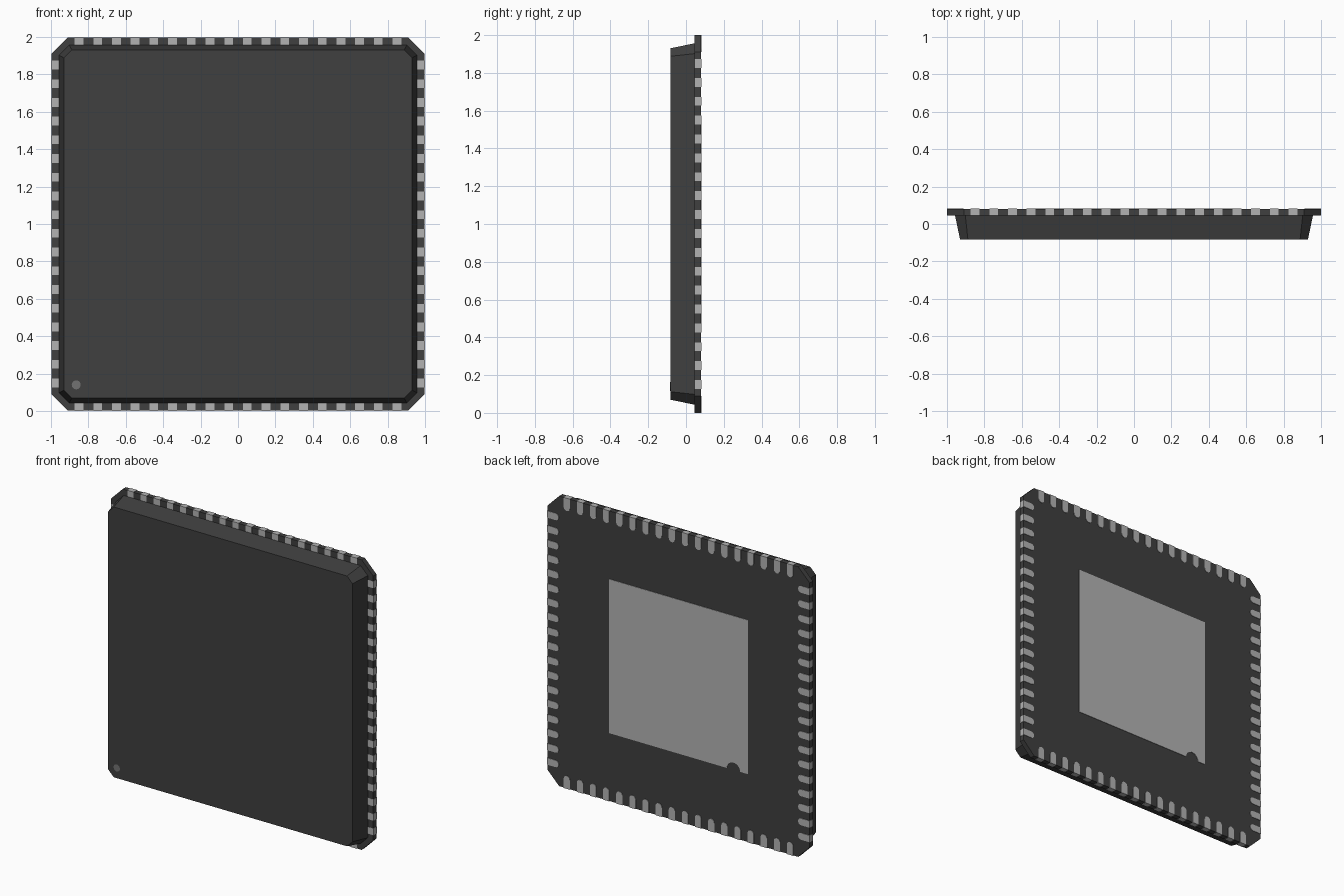
import bpy, bmesh, math
from mathutils import Matrix, Vector

if "Cube" in bpy.data.objects:
    bpy.data.objects.remove(bpy.data.objects["Cube"])


def material(name, v):
    m = bpy.data.materials.new(name)
    m.diffuse_color = (v, v, v, 1)
    m.use_nodes = True
    m.node_tree.nodes["Principled BSDF"].inputs["Base Color"].default_value = m.diffuse_color
    return m


DARK = material("dark_plastic", 0.05)
METAL = material("metal", 0.45)
MARK = material("mark_grey", 0.17)


def loft(bm, a, ya, b, yb, rot=0.0):
    """Solid between outline a at depth ya and outline b at depth yb, outlines centred on z = 1."""
    m = Matrix.Translation((0, 0, 1)) @ Matrix.Rotation(rot, 4, 'Y')
    va = [bm.verts.new(m @ Vector((x, ya, z))) for x, z in a]
    vb = [bm.verts.new(m @ Vector((x, yb, z))) for x, z in b]
    bm.faces.new(va)
    bm.faces.new(vb[::-1])
    n = len(a)
    for i in range(n):
        j = (i + 1) % n
        bm.faces.new((va[i], vb[i], vb[j], va[j]))


def finish(name, bm, mat):
    bmesh.ops.recalc_face_normals(bm, faces=bm.faces)
    me = bpy.data.meshes.new(name)
    bm.to_mesh(me)
    bm.free()
    me.materials.append(mat)
    ob = bpy.data.objects.new(name, me)
    bpy.context.collection.objects.link(ob)
    return ob


def solid(name, a, ya, b, yb, mat):
    bm = bmesh.new()
    loft(bm, a, ya, b, yb)
    return finish(name, bm, mat)


def octagon(r, c):
    """Square of half size r whose straight edges end at +-c."""
    return [(-c, -r), (c, -r), (r, -c), (r, c), (c, r), (-c, r), (-r, c), (-r, -c)]


def arc(cx, cz, r, a0, a1, n):
    return [(cx + r * math.cos(math.radians(a0 + (a1 - a0) * i / n)),
             cz + r * math.sin(math.radians(a0 + (a1 - a0) * i / n))) for i in range(n + 1)]


# Thin base plate and tapered moulded body
plate = octagon(0.998, 0.91)
solid("base_plate", plate, 0.045, plate, 0.08, DARK)
solid("moulded_body", octagon(0.93, 0.888), -0.083, octagon(0.957, 0.902), 0.047, DARK)

# Edge contacts: 18 per side, rounded at the inner end
W, PITCH, COUNT = 0.0235, 0.1, 18
for k, side in enumerate(("bottom", "left", "top", "right")):
    bm = bmesh.new()
    for i in range(COUNT):
        u = (i - (COUNT - 1) / 2) * PITCH
        pin = [(u - W, -1.0), (u + W, -1.0)] + arc(u, -0.935, W, 0, 180, 10)
        loft(bm, pin, 0.0445, pin, 0.083, k * math.pi / 2)
    finish(side + "_contacts", bm, METAL)

# Thermal pad on the back with a half-round notch in its lower edge
P = 0.53
pad = [(-P, -P)] + arc(-P + 0.11, -P, 0.05, 180, 0, 16) + [(P, -P), (P, P), (-P, P)]
solid("thermal_pad", pad, 0.07, pad, 0.083, METAL)

# Orientation dot on the front
dot = arc(-0.865, -0.86, 0.024, 0, 345, 23)
solid("orientation_dot", dot, -0.0835, dot, -0.075, MARK)
